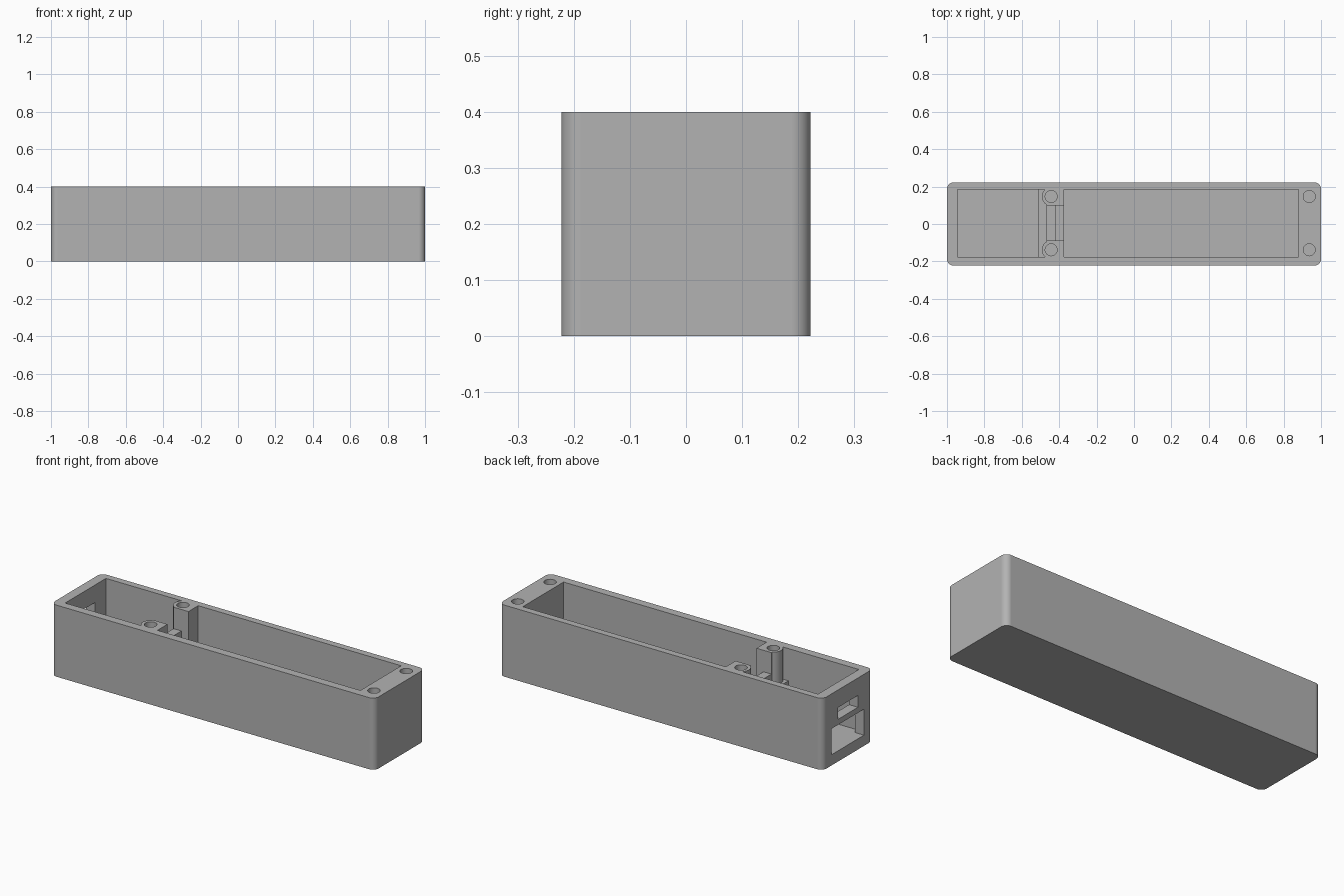
import bpy, bmesh, math

cube = bpy.data.objects.get("Cube")
if cube:
    bpy.data.objects.remove(cube, do_unlink=True)

mat = bpy.data.materials.new("matte grey")
mat.use_nodes = True
grey = (0.45, 0.45, 0.45, 1)
mat.diffuse_color = grey
mat.node_tree.nodes["Principled BSDF"].inputs["Base Color"].default_value = grey

TOP, OVER, FLOOR = 0.4, 0.5, 0.06


def prism(name, outline, z0, z1):
    """Extrude a counter-clockwise outline from z0 to z1."""
    bm = bmesh.new()
    face = bm.faces.new([bm.verts.new((x, y, z0)) for x, y in outline])
    out = bmesh.ops.extrude_face_region(bm, geom=[face])
    verts = [v for v in out["geom"] if isinstance(v, bmesh.types.BMVert)]
    bmesh.ops.translate(bm, verts=verts, vec=(0, 0, z1 - z0))
    bmesh.ops.recalc_face_normals(bm, faces=bm.faces)
    mesh = bpy.data.meshes.new(name)
    bm.to_mesh(mesh)
    bm.free()
    mesh.materials.append(mat)
    obj = bpy.data.objects.new(name, mesh)
    bpy.context.collection.objects.link(obj)
    return obj


def box(name, x0, x1, y0, y1, z0, z1):
    return prism(name, [(x0, y0), (x1, y0), (x1, y1), (x0, y1)], z0, z1)


def cylinder(name, x, y, r, z0, z1, n=32):
    ring = [(x + r * math.cos(2 * math.pi * i / n), y + r * math.sin(2 * math.pi * i / n))
            for i in range(n)]
    return prism(name, ring, z0, z1)


def cut(target, cutter):
    """Subtract the cutter and remove it."""
    cutter.hide_render = True
    mod = target.modifiers.new("cut", "BOOLEAN")
    mod.operation, mod.solver, mod.object = "DIFFERENCE", "EXACT", cutter
    bpy.context.view_layer.objects.active = target
    bpy.ops.object.modifier_apply(modifier=mod.name)
    bpy.data.objects.remove(cutter, do_unlink=True)


# Outer block with rounded vertical edges
HX, HY, R, SEG = 1.0, 0.222, 0.035, 10
outline = []
for k, (sx, sy) in enumerate([(1, 1), (-1, 1), (-1, -1), (1, -1)]):
    for i in range(SEG + 1):
        a = math.pi / 2 * (k + i / SEG)
        outline.append((sx * (HX - R) + R * math.cos(a), sy * (HY - R) + R * math.sin(a)))
body = prism("enclosure_body", outline, 0, TOP)

# Long bay and connector bay
Y0, Y1 = -0.176, 0.184
SCREW_Y = (-0.138, 0.147)
cut(body, box("long_bay", -0.375, 0.88, Y0, Y1, FLOOR, OVER))
cut(body, box("connector_bay", -0.945, -0.51, Y0, Y1, FLOOR, OVER))

# Board ledge, leaving the rounded screw posts standing
ledge = box("ledge_gap", -0.52, -0.467, Y0, Y1, 0.22, OVER)
for y in SCREW_Y:
    cut(ledge, cylinder("post_round", -0.443, y, 0.05, 0.1, 0.6))
cut(body, ledge)

# Stepped opening between the posts
cut(body, box("post_gap", -0.475, -0.37, -0.087, 0.098, 0.28, OVER))
cut(body, box("post_gap_step", -0.418, -0.37, -0.087, 0.098, 0.16, OVER))

# Screw holes
for x in (-0.443, 0.937):
    for y in SCREW_Y:
        cut(body, cylinder("screw_hole", x, y, 0.032, 0.18, OVER))

# Connector slots through the end wall
cut(body, box("large_slot", -1.1, -0.93, -0.143, 0.143, FLOOR, 0.205))
cut(body, box("small_slot", -1.1, -0.93, -0.09, 0.088, 0.236, 0.302))

# Smooth rounded edges, crisp flat faces
bpy.ops.object.select_all(action="DESELECT")
body.select_set(True)
bpy.context.view_layer.objects.active = body
bpy.ops.object.shade_smooth_by_angle(angle=math.radians(30))
weighted = body.modifiers.new("even_shading", "WEIGHTED_NORMAL")
weighted.keep_sharp = True
